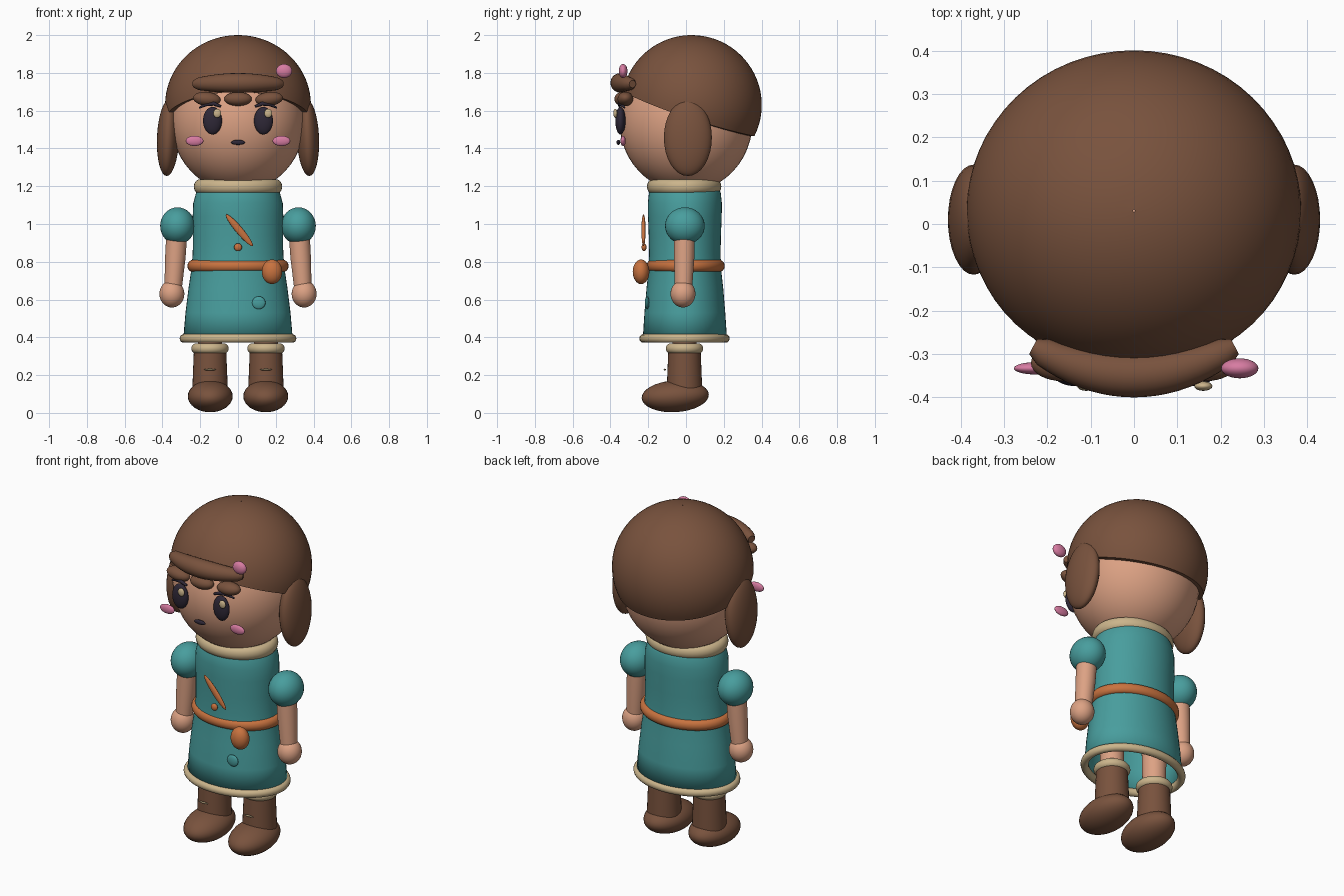
import bpy, bmesh, math
from mathutils import Vector

if "Cube" in bpy.data.objects:
    bpy.data.objects.remove(bpy.data.objects["Cube"])

COLOURS = {
    "hair_brown": (0.19, 0.085, 0.047),
    "skin": (0.72, 0.36, 0.23),
    "teal_cloth": (0.065, 0.34, 0.34),
    "cream_trim": (0.60, 0.46, 0.26),
    "orange_leather": (0.58, 0.17, 0.05),
    "petal_pink": (0.68, 0.20, 0.36),
    "ink_dark": (0.028, 0.021, 0.038),
}
MATS = {}
for key, rgb in COLOURS.items():
    MATS[key] = bpy.data.materials.new(key)
    MATS[key].diffuse_color = (*rgb, 1)


def finish(name, bm, mat):
    """Turn a bmesh into a smooth object with one colour."""
    bmesh.ops.recalc_face_normals(bm, faces=bm.faces)
    me = bpy.data.meshes.new(name)
    bm.to_mesh(me)
    bm.free()
    me.materials.append(MATS[mat])
    ob = bpy.data.objects.new(name, me)
    bpy.context.collection.objects.link(ob)
    bpy.ops.object.select_all(action='DESELECT')
    ob.select_set(True)
    bpy.context.view_layer.objects.active = ob
    bpy.ops.object.shade_smooth_by_angle(angle=math.radians(50))
    return ob


def ball(name, loc, size, mat, tilt=(0, 0, 0), seg=32):
    bm = bmesh.new()
    bmesh.ops.create_uvsphere(bm, u_segments=seg, v_segments=seg // 2, radius=1)
    ob = finish(name, bm, mat)
    ob.location, ob.scale, ob.rotation_euler = loc, size, tilt
    return ob


def loft(name, rings, mat, closed=False, caps=False):
    """Bridge a list of rings of points."""
    bm = bmesh.new()
    vs = [[bm.verts.new(p) for p in ring] for ring in rings]
    n = len(vs[0])
    for a in range(len(vs) - (0 if closed else 1)):
        lo, hi = vs[a], vs[(a + 1) % len(vs)]
        for i in range(n):
            j = (i + 1) % n
            bm.faces.new((lo[i], lo[j], hi[j], hi[i]))
    if caps:
        bm.faces.new(vs[0])
        bm.faces.new(vs[-1])
    return finish(name, bm, mat)


def ellipse(cx, cy, z, rx, ry, n=48):
    return [(cx + rx * math.cos(2 * math.pi * i / n),
             cy + ry * math.sin(2 * math.pi * i / n), z) for i in range(n)]


def band(name, x, y, z, rx, ry, width, height, mat):
    """Oval ring; rx and ry are the outer radii."""
    rings = []
    for i in range(14):
        a = 2 * math.pi * i / 14
        d = width * (math.cos(a) - 1)
        rings.append(ellipse(x, y, z + height * math.sin(a), rx + d, ry + d))
    return loft(name, rings, mat, closed=True)


def tube(name, pts, radii, mat, n=20):
    """Tapered round tube through the points."""
    pts = [Vector(p) for p in pts]
    rings = []
    for i, p in enumerate(pts):
        t = (pts[min(i + 1, len(pts) - 1)] - pts[max(i - 1, 0)]).normalized()
        u = t.cross(Vector((0, 1, 0))).normalized()
        w = t.cross(u)
        rings.append([p + radii[i] * (u * math.cos(2 * math.pi * k / n) + w * math.sin(2 * math.pi * k / n))
                      for k in range(n)])
    return loft(name, rings, mat, caps=True)


# Head and neck
ball("head", (0, 0, 1.54), (0.352, 0.352, 0.37), "skin", seg=48)
loft("neck", [ellipse(0, 0, z, 0.12, 0.11) for z in (1.08, 1.25)], "skin", caps=True)

# Hair cap with a hairline that drops towards the back
HC, HR = (0, 0.03, 1.63), (0.386, 0.371, 0.37)
rings = []
for k in range(26):
    ring = []
    for i in range(64):
        phi = 2 * math.pi * i / 64
        s = math.sin(phi)
        hairline = 1.555 - 0.1175 * s + 0.0275 * s * s
        end = math.acos((hairline - HC[2]) / HR[2])
        th, r = end * (0.004 + 0.996 * min(k, 24) / 24), 1.0
        if k == 25:                       # inward rim
            r = 0.86
        ring.append((HC[0] + r * HR[0] * math.sin(th) * math.cos(phi),
                     HC[1] + r * HR[1] * math.sin(th) * s,
                     HC[2] + HR[2] * math.cos(th)))
    rings.append(ring)
loft("hair_cap", rings, "hair_brown")

# Fringe roll and clumps
path, rad = [], []
for i in range(-10, 11):
    t = i / 10
    path.append((0.232 * t, -0.348 + 0.065 * t * t, 1.747 - 0.006 * t * t))
    rad.append(0.052 * (1 - 0.45 * t * t) * (1 if abs(i) < 10 else 0.7))
tube("fringe_roll", path, rad, "hair_brown")
for x in (-0.165, 0, 0.165):
    ball("fringe_clump", (x, -0.337 + abs(x) * 0.1, 1.662), (0.073, 0.042, 0.037), "hair_brown",
         (0, -0.6 * x, 0))

# Features on both sides of the head
for s in (-1, 1):
    ball("side_lock", (s * 0.37, 0.01, 1.457), (0.059, 0.127, 0.203), "hair_brown", (0, -s * 0.04, 0))
    ball("eye", (s * 0.135, -0.347, 1.547), (0.05, 0.027, 0.073), "ink_dark")
    ball("eye_glint", (s * 0.135 + 0.025, -0.374, 1.586), (0.021, 0.011, 0.024), "cream_trim", seg=16)
    tube("eyebrow", [(s * 0.09, -0.352, 1.622), (s * 0.13, -0.35, 1.638), (s * 0.17, -0.34, 1.633),
                     (s * 0.205, -0.325, 1.615)], [0.006, 0.011, 0.010, 0.004], "ink_dark", 10)
    ball("cheek", (s * 0.23, -0.333, 1.44), (0.047, 0.014, 0.027), "petal_pink")
ball("mouth", (0, -0.358, 1.432), (0.037, 0.01, 0.013), "ink_dark", seg=24)
ball("hair_flower", (0.244, -0.333, 1.81), (0.043, 0.023, 0.037), "petal_pink")

# Tunic and trims
profile = [(0.205, 0.175, 1.20), (0.222, 0.190, 1.165), (0.237, 0.196, 1.11), (0.240, 0.195, 1.04),
           (0.238, 0.191, 0.94), (0.240, 0.189, 0.84), (0.247, 0.192, 0.76), (0.262, 0.203, 0.66),
           (0.278, 0.214, 0.53), (0.290, 0.223, 0.39)]
tunic = loft("tunic", [ellipse(0, -0.006, z, rx, ry) for rx, ry, z in profile], "teal_cloth")
mod = tunic.modifiers.new("thickness", 'SOLIDIFY')
mod.thickness, mod.offset = 0.008, -1
band("collar", 0, -0.01, 1.198, 0.234, 0.197, 0.030, 0.038, "cream_trim")
band("hem", 0, -0.008, 0.394, 0.309, 0.239, 0.022, 0.023, "cream_trim")
band("belt", 0, -0.002, 0.778, 0.268, 0.207, 0.026, 0.031, "orange_leather")
ball("pouch", (0.18, -0.238, 0.747), (0.054, 0.044, 0.065), "orange_leather")
ball("chest_tie", (0.007, -0.225, 0.967), (0.019, 0.011, 0.11), "orange_leather", (0, -0.70, 0))
ball("chest_bead", (0, -0.222, 0.877), (0.021, 0.013, 0.021), "orange_leather", seg=16)
ball("tunic_patch", (0.11, -0.206, 0.583), (0.036, 0.012, 0.034), "teal_cloth", seg=16)

# Arms and legs
for s in (-1, 1):
    ball("sleeve", (s * 0.32, -0.006, 0.99), (0.092, 0.105, 0.098), "teal_cloth")
    tube("arm", [(s * 0.322, -0.008, 0.98), (s * 0.332, -0.01, 0.82), (s * 0.345, -0.014, 0.64)],
         [0.056, 0.054, 0.045], "skin", 32)
    ball("hand", (s * 0.350, -0.016, 0.63), (0.066, 0.066, 0.072), "skin")
    loft("leg", [ellipse(s * 0.148, -0.008, z, r, r, 32) for z, r in ((0.30, 0.062), (0.70, 0.07))],
         "skin", caps=True)
    band("boot_cuff", s * 0.148, -0.008, 0.341, 0.099, 0.099, 0.028, 0.028, "cream_trim")
    loft("boot_shaft", [ellipse(s * 0.148, -0.008, z, r, r, 32)
                        for z, r in ((0.08, 0.095), (0.20, 0.091), (0.345, 0.085))], "hair_brown", caps=True)
    ball("boot_foot", (s * 0.147, -0.057, 0.088), (0.119, 0.178, 0.084), "hair_brown", (0.06, 0, 0))
    ball("boot_stitch", (s * 0.148, -0.112, 0.229), (0.032, 0.006, 0.005), "cream_trim", seg=16)

for m in bpy.data.materials:
    if m.users and not m.is_grease_pencil:
        m.use_nodes = True
        m.node_tree.nodes["Principled BSDF"].inputs["Base Color"].default_value = m.diffuse_color
